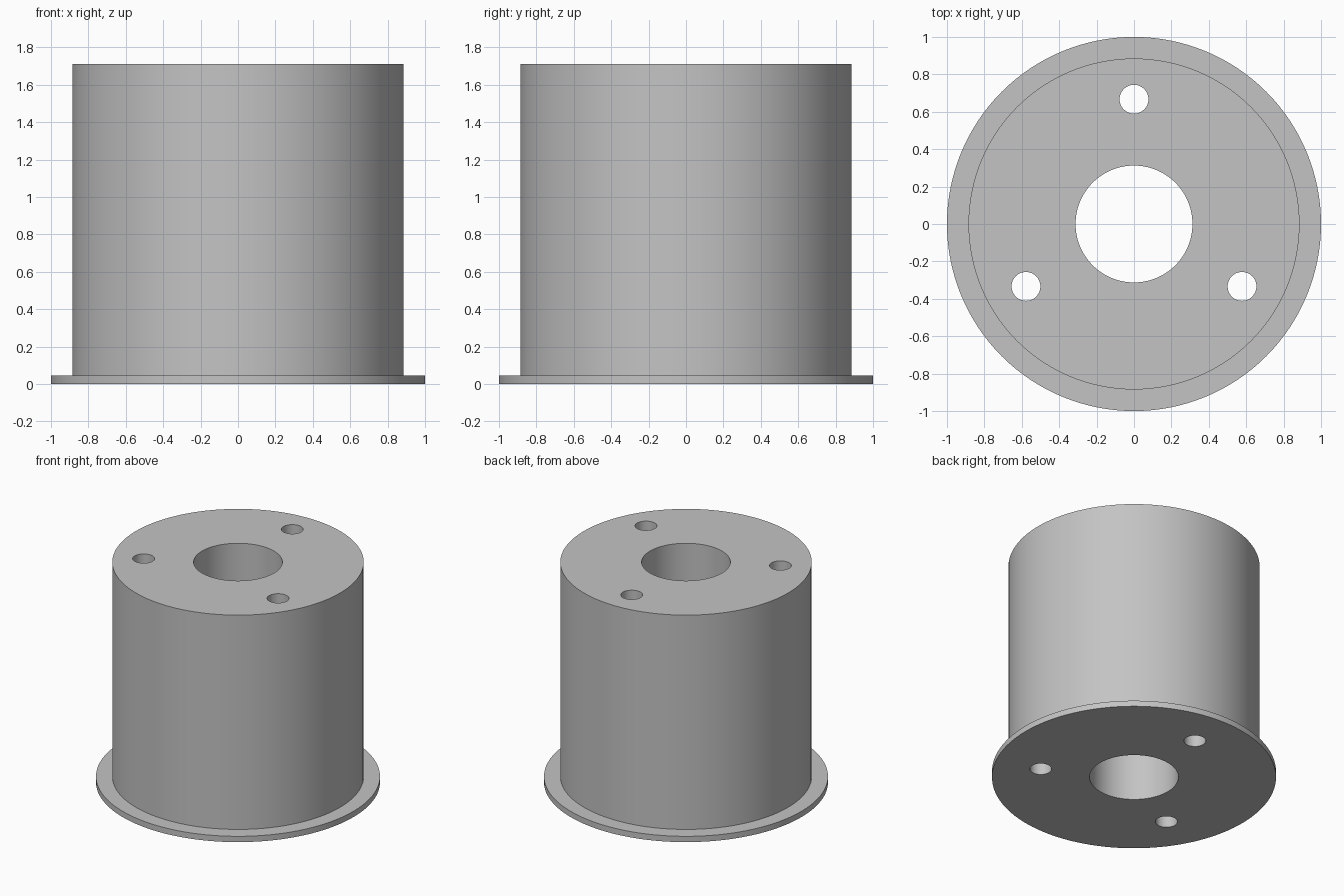
import bpy, bmesh, math
from mathutils import Matrix, Vector

default = bpy.data.objects.get("Cube")
if default:
    bpy.data.objects.remove(default, do_unlink=True)

FLANGE_R, BODY_R, BORE_R = 1.0, 0.885, 0.3125
FLANGE_H, HEIGHT = 0.045, 1.71
HOLE_R, HOLE_CIRCLE = 0.077, 0.667
SEGMENTS = 128

grey = bpy.data.materials.new("plain grey")
grey.use_nodes = True
colour = (0.55, 0.55, 0.55, 1)
grey.diffuse_color = colour
grey.node_tree.nodes["Principled BSDF"].inputs["Base Color"].default_value = colour


def make_object(name, bm):
    mesh = bpy.data.meshes.new(name)
    bmesh.ops.recalc_face_normals(bm, faces=bm.faces)
    bm.to_mesh(mesh)
    bm.free()
    mesh.materials.append(grey)
    obj = bpy.data.objects.new(name, mesh)
    bpy.context.collection.objects.link(obj)
    return obj


# Flanged sleeve with central bore: closed profile spun around z
profile = [(BORE_R, 0), (FLANGE_R, 0), (FLANGE_R, FLANGE_H),
           (BODY_R, FLANGE_H), (BODY_R, HEIGHT), (BORE_R, HEIGHT)]
bm = bmesh.new()
verts = [bm.verts.new((r, 0, z)) for r, z in profile]
edges = [bm.edges.new((v, verts[(i + 1) % len(verts)])) for i, v in enumerate(verts)]
bmesh.ops.spin(bm, geom=verts + edges, cent=(0, 0, 0), axis=(0, 0, 1),
               angle=math.tau, steps=SEGMENTS, use_merge=True)
bmesh.ops.remove_doubles(bm, verts=bm.verts, dist=0.0001)
body = make_object("flanged_cylinder", bm)

# Three bolt holes running the full height
bm = bmesh.new()
for degrees in (90, 210, 330):
    a = math.radians(degrees)
    centre = Vector((math.cos(a) * HOLE_CIRCLE, math.sin(a) * HOLE_CIRCLE, HEIGHT / 2))
    bmesh.ops.create_cone(bm, cap_ends=True, segments=48, radius1=HOLE_R, radius2=HOLE_R,
                          depth=HEIGHT + 0.4, matrix=Matrix.Translation(centre))
cutter = make_object("bolt_hole_cutter", bm)
cutter.hide_render = True

cut = body.modifiers.new("bolt_holes", 'BOOLEAN')
cut.operation = 'DIFFERENCE'
cut.solver = 'EXACT'
cut.object = cutter

bpy.ops.object.select_all(action='DESELECT')
body.select_set(True)
bpy.context.view_layer.objects.active = body
bpy.ops.object.modifier_apply(modifier=cut.name)
bpy.data.objects.remove(cutter, do_unlink=True)
bpy.ops.object.shade_smooth_by_angle(angle=math.radians(30))
